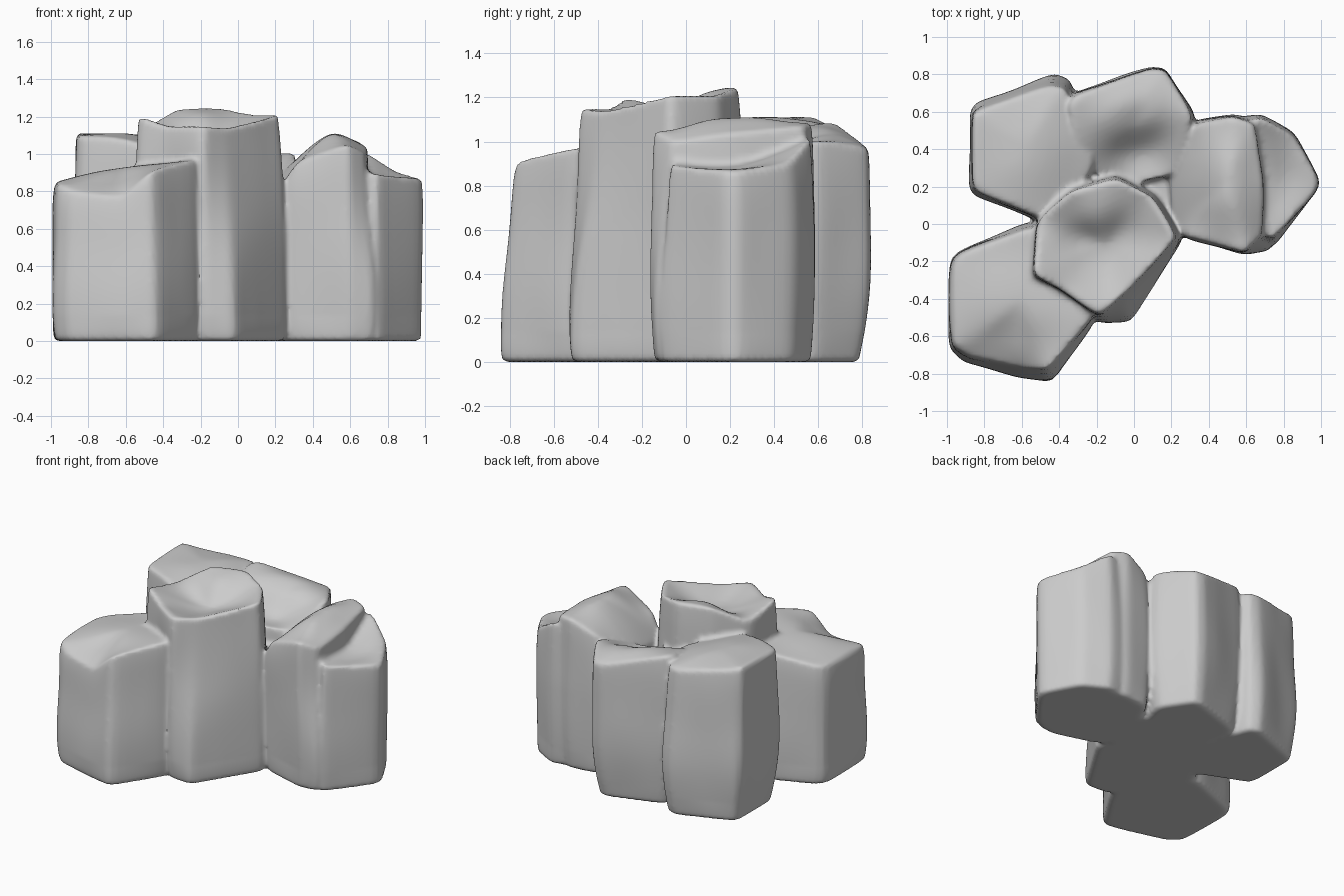
import bpy, bmesh, random
from mathutils import Vector, noise

random.seed(4)
bm = bmesh.new()
crease = bm.edges.layers.float.new("crease_edge")
HEIGHTS = [0.0, 0.04, 0.33, 0.62, 0.9, 1.0]   # ring heights as fraction of rim height
TAPER = [0, 0, 0.15, 0.8, 1.0, 1.0]           # how far each ring has drawn in


def rock(rim, peak, foot_scale=0.98, dents=()):
    """Column lofted from a plan outline (x, y, rim height, rim scale) to a top point."""
    c = Vector(peak)
    rings = []
    for i, f in enumerate(HEIGHTS):
        ring = []
        for x, y, z, t in rim:
            body = min(1, t + 0.04)
            k = 1.01 + (body - 1.01) * TAPER[i]
            if i < 2:
                k = foot_scale - (0.04 if i == 0 else 0)
            elif i == 5:
                k = t
            else:
                k += random.uniform(-0.012, 0.008)
            ring.append(bm.verts.new((c.x + (x - c.x) * k, c.y + (y - c.y) * k, z * f)))
        rings.append(ring)
    # Inner ring shapes the uneven top
    rings.append([bm.verts.new((c.x + (x - c.x) * t * 0.52, c.y + (y - c.y) * t * 0.52,
                                z * 0.45 + c.z * 0.55)) for x, y, z, t in rim])
    for x, y, r, d in dents:
        for v in rings[-1]:
            if (v.co.xy - Vector((x, y))).length < r:
                v.co.z += d
    n = len(rim)
    for lo, hi in zip(rings, rings[1:]):
        for i in range(n):
            j = (i + 1) % n
            bm.faces.new((lo[i], lo[j], hi[j], hi[i]))
    top = bm.verts.new(c)
    foot = bm.verts.new((c.x, c.y, 0))
    for i in range(n):
        j = (i + 1) % n
        bm.faces.new((rings[-1][i], rings[-1][j], top))
        bm.faces.new((rings[0][j], rings[0][i], foot))
    # Worn corners: semi-sharp uprights, rim and foot
    for k, ring in enumerate(rings[:6]):
        for i in range(n):
            if k < 5:
                bm.edges.get((ring[i], rings[k + 1][i]))[crease] = 0.42
            if k in (0, 5):
                bm.edges.get((ring[i], ring[(i + 1) % n]))[crease] = 0.5


# Low rock at front left
rock([(-1.0, -0.16, 0.85, 0.94), (-0.99, -0.66, 0.84, 0.94), (-0.91, -0.74, 0.80, 0.9),
      (-0.62, -0.82, 0.77, 0.87), (-0.43, -0.86, 0.92, 0.83), (-0.18, -0.47, 0.98, 0.96),
      (-0.28, 0.0, 0.97, 0.95), (-0.57, 0.01, 0.93, 0.92)],
     (-0.6, -0.4, 0.93), 0.99)
# Tallest rock in the middle, hollow on top
rock([(-0.58, -0.29, 1.21, 0.90), (-0.40, -0.36, 1.15, 0.95), (-0.19, -0.53, 1.15, 0.89),
      (-0.01, -0.54, 1.14, 0.64), (0.17, -0.25, 1.18, 0.78), (0.28, -0.07, 1.22, 0.88),
      (0.14, 0.19, 1.22, 0.86), (-0.08, 0.35, 1.25, 0.76), (-0.37, 0.23, 1.25, 0.84),
      (-0.54, 0.02, 1.13, 0.93)],
     (-0.15, -0.10, 1.06), 0.98, [(-0.15, 0.1, 0.14, 0.08)])
# Back rock
rock([(-0.38, 0.69, 1.10, 0.93), (0.09, 0.84, 0.97, 0.97), (0.17, 0.83, 0.97, 0.97),
      (0.34, 0.58, 1.02, 0.93), (0.24, 0.25, 0.88, 0.95), (-0.12, 0.18, 0.90, 0.95),
      (-0.32, 0.35, 1.02, 0.95)],
     (0.0, 0.52, 1.0), 0.86, [(0.0, 0.68, 0.2, 0.06), (0.0, 0.36, 0.14, -0.1)])
# Back left rock
rock([(-0.88, 0.17, 1.10, 0.95), (-0.88, 0.60, 1.11, 0.93), (-0.85, 0.66, 1.09, 0.83),
      (-0.42, 0.82, 1.04, 0.80), (-0.33, 0.78, 1.05, 0.85), (-0.18, 0.32, 1.0, 0.95),
      (-0.40, -0.03, 1.03, 0.94), (-0.66, 0.08, 1.09, 0.94)],
     (-0.57, 0.42, 1.12), 0.89)
# Ridge rock at the right
rock([(0.21, -0.04, 0.80, 0.97), (0.30, -0.09, 0.96, 0.93), (0.59, -0.175, 1.06, 0.95),
      (0.75, -0.15, 1.00, 0.76), (0.77, 0.25, 1.04, 0.70), (0.66, 0.56, 1.07, 0.93),
      (0.53, 0.59, 1.09, 0.95), (0.32, 0.56, 1.00, 0.93), (0.17, 0.28, 0.85, 0.95)],
     (0.50, 0.22, 1.12), 0.95)
# Lower shelf rock beside it
rock([(0.62, -0.05, 0.92, 0.9), (0.74, -0.14, 0.90, 0.84), (1.01, 0.21, 0.86, 0.95),
      (0.86, 0.49, 0.90, 0.93), (0.68, 0.59, 1.02, 0.94), (0.55, 0.57, 1.02, 0.94),
      (0.55, 0.25, 0.95, 0.95)],
     (0.78, 0.20, 0.87), 0.97)
# Core filling the gap between the columns
rock([(-0.45, 0.05, 0.75, 0.95), (-0.1, -0.1, 0.75, 0.95), (0.24, -0.02, 0.74, 0.95),
      (0.35, 0.3, 0.78, 0.95), (0.2, 0.5, 0.8, 0.95), (-0.3, 0.55, 0.85, 0.95)],
     (0.0, 0.25, 0.77))

# Fuse the columns into one weathered mass
bmesh.ops.recalc_face_normals(bm, faces=bm.faces)
me = bpy.data.meshes.new("column_blocks")
bm.to_mesh(me)
bm.free()
cluster = bpy.data.objects.new("rock_cluster", me)
bpy.context.collection.objects.link(cluster)
sub = cluster.modifiers.new("soften", "SUBSURF")
sub.levels = sub.render_levels = 3
fuse = cluster.modifiers.new("fuse", "REMESH")
fuse.mode, fuse.voxel_size = 'VOXEL', 0.016
wear = cluster.modifiers.new("wear", "SMOOTH")
wear.factor, wear.iterations = 0.5, 2
dg = bpy.context.evaluated_depsgraph_get()
fused = bpy.data.meshes.new_from_object(cluster.evaluated_get(dg))
cluster.modifiers.clear()
cluster.data = fused

# Gentle lumps, stretched vertically, leaving the base flat
normals = [v.normal.copy() for v in fused.vertices]
for v, nrm in zip(fused.vertices, normals):
    p = Vector((v.co.x * 3.2, v.co.y * 3.2, v.co.z * 1.8))
    v.co += nrm * 0.012 * noise.noise(p) * min(1, max(0, v.co.z * 8 - 0.1))
for f in fused.polygons:
    f.use_smooth = True
